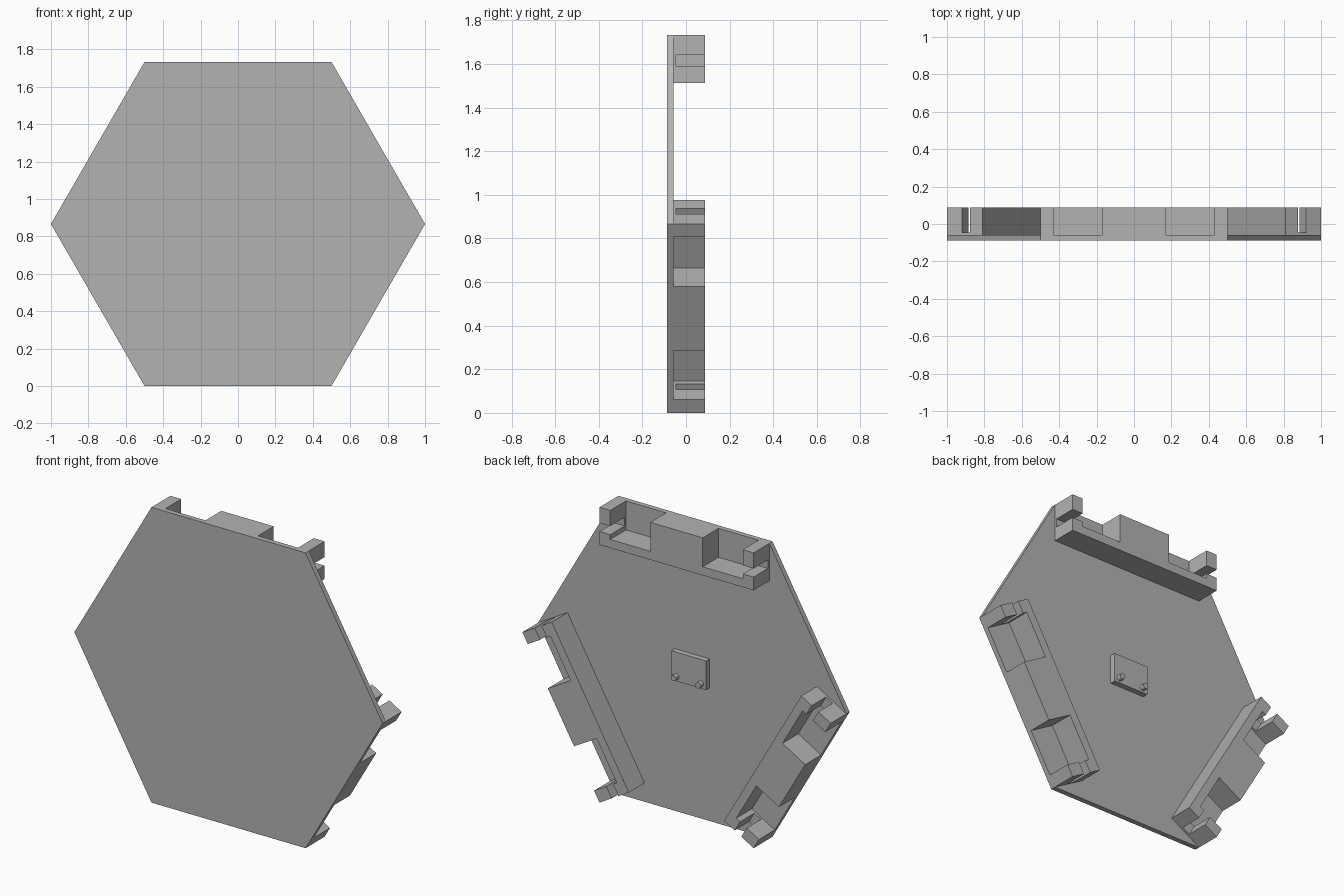
import bpy, bmesh, math
from mathutils import Matrix, Vector

cube = bpy.data.objects.get("Cube")
if cube:
    bpy.data.objects.remove(cube, do_unlink=True)

APOTHEM = math.sqrt(3) / 2
FRONT, PANEL_BACK, BACK = -0.088, -0.058, 0.088
CENTRE = Vector((0, 0, APOTHEM))

grey = bpy.data.materials.new("plain grey")
grey.use_nodes = True
colour = (0.45, 0.45, 0.45, 1)
grey.diffuse_color = colour
grey.node_tree.nodes["Principled BSDF"].inputs["Base Color"].default_value = colour


def extrude(name, outline, y0, y1, turn=0.0):
    """Extrude an (x, z) outline, relative to the panel centre, from y0 to y1."""
    bm = bmesh.new()
    face = bm.faces.new([bm.verts.new((x, y0, z)) for x, z in outline])
    moved = bmesh.ops.extrude_face_region(bm, geom=[face])["geom"]
    bmesh.ops.translate(bm, vec=(0, y1 - y0, 0),
                        verts=[v for v in moved if isinstance(v, bmesh.types.BMVert)])
    bmesh.ops.recalc_face_normals(bm, faces=bm.faces)
    bm.transform(Matrix.Translation(CENTRE) @ Matrix.Rotation(turn, 4, 'Y'))
    mesh = bpy.data.meshes.new(name)
    bm.to_mesh(mesh)
    bm.free()
    mesh.materials.append(grey)
    obj = bpy.data.objects.new(name, mesh)
    bpy.context.collection.objects.link(obj)
    return obj


def rectangle(x0, x1, z0, z1):
    return [(x0, z0), (x1, z0), (x1, z1), (x0, z1)]


def circle(x, z, radius, sides):
    steps = [2 * math.pi * i / sides for i in range(sides)]
    return [(x + radius * math.cos(a), z + radius * math.sin(a)) for a in steps]


def cut(obj, cutter):
    mod = obj.modifiers.new("cut", 'BOOLEAN')
    mod.operation, mod.solver, mod.object = 'DIFFERENCE', 'EXACT', cutter
    bpy.context.view_layer.objects.active = obj
    bpy.ops.object.modifier_apply(modifier=mod.name)
    bpy.data.objects.remove(cutter, do_unlink=True)


# Hexagonal panel
extrude("hexagon_panel", circle(0, 0, 1, 6), FRONT, PANEL_BACK)

# Edge connectors: end posts, two open pockets and a solid middle block
half = [(0.5, 0.22), (0.5, 0), (0.43, 0), (0.43, 0.17), (0.17, 0.17), (0.17, 0)]
profile = [(s, APOTHEM - d) for s, d in half]
profile += [(-s, z) for s, z in reversed(profile)]
for i, name in enumerate(("top", "lower_left", "lower_right")):
    turn = i * 2 * math.pi / 3
    connector = extrude(name + "_connector", profile, PANEL_BACK, BACK, turn)
    # Slot through each end post, open to the back
    for x0, x1 in ((0.4, 0.55), (-0.55, -0.4)):
        slot = rectangle(x0, x1, APOTHEM - 0.142, APOTHEM - 0.092)
        cut(connector, extrude("slot_cutter", slot, -0.045, BACK + 0.05, turn))

# Central plate with two small pins
PLATE_BACK = PANEL_BACK + 0.033
extrude("centre_plate", rectangle(-0.113, 0.113, -0.085, 0.085), PANEL_BACK, PLATE_BACK)
for side, x in (("left", 0.08), ("right", -0.08)):
    extrude(side + "_pin", circle(x, -0.057, 0.017, 16), PLATE_BACK, PLATE_BACK + 0.028)
